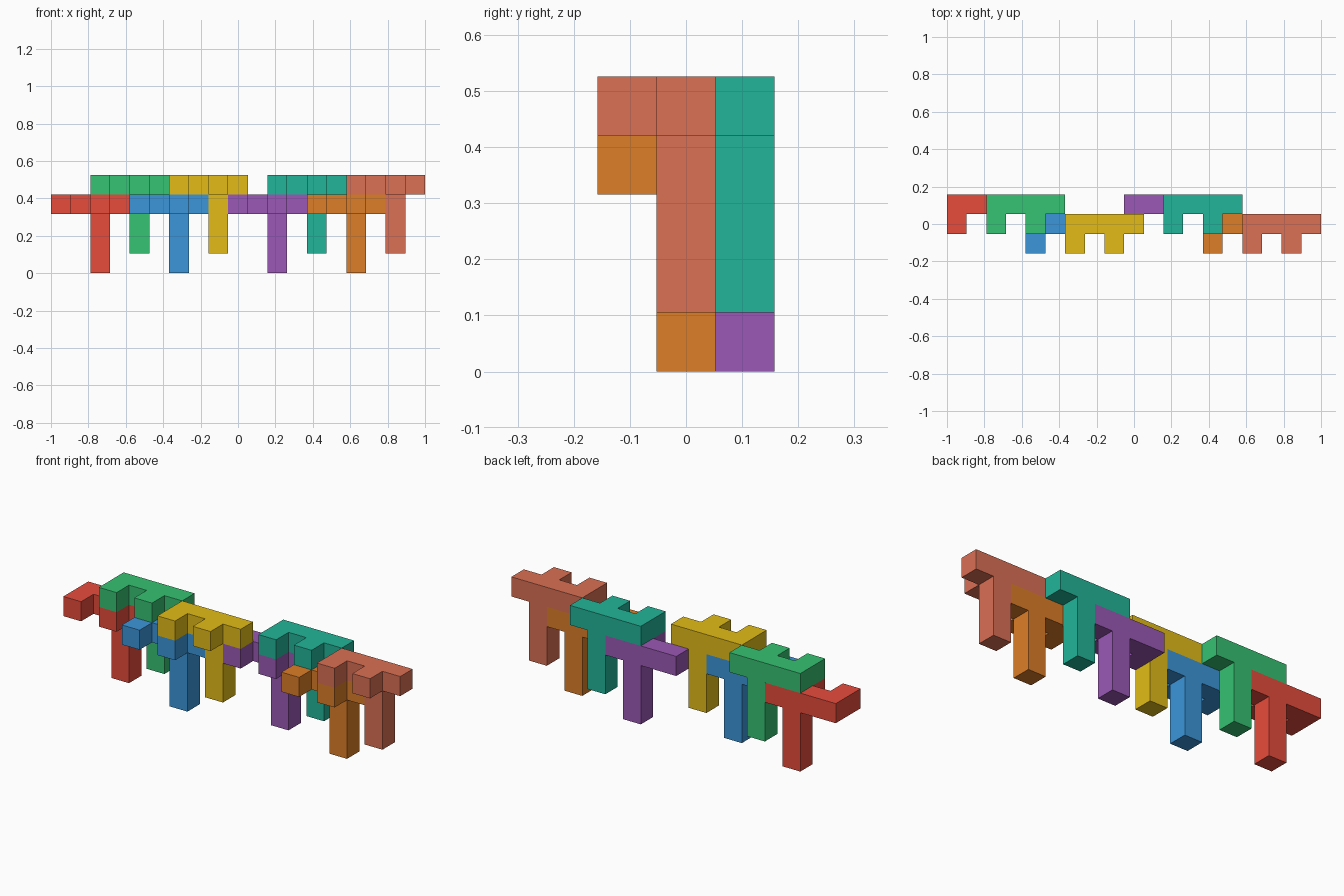
import bpy
import bmesh
from mathutils import Vector

if "Cube" in bpy.data.objects:
    bpy.data.objects.remove(bpy.data.objects["Cube"])

U = 2 / 19  # one cube of the grid
ORIGIN = Vector((-1, -1.5 * U, 0))

# Shared block shape: a four-cube bar, two prongs to the front, a leg of three
BAR = [(x, 0, 0) for x in range(4)]
PRONGS = [(0, -1, 0), (2, -1, 0)]
LEG = [(2, 0, -z) for z in (1, 2, 3)]
CELLS = set(BAR + PRONGS + LEG)


def linear(hex_colour):
    rgb = [int(hex_colour[i:i + 2], 16) / 255 for i in (0, 2, 4)]
    return [c / 12.92 if c <= 0.04045 else ((c + 0.055) / 1.055) ** 2.4 for c in rgb] + [1]


def block_mesh(name):
    """Outer skin of the cube cells, with flat regions merged."""
    bm = bmesh.new()
    for cell in CELLS:
        for axis in range(3):
            for side in (0, 1):
                step = [0, 0, 0]
                step[axis] = 2 * side - 1
                if tuple(c + s for c, s in zip(cell, step)) in CELLS:
                    continue
                corners = []
                for a, b in ((0, 0), (1, 0), (1, 1), (0, 1)):
                    p = list(cell)
                    p[axis] += side
                    p[(axis + 1) % 3] += a
                    p[(axis + 2) % 3] += b
                    corners.append(bm.verts.new(Vector(p) * U))
                bm.faces.new(corners if side else corners[::-1])
    bmesh.ops.remove_doubles(bm, verts=bm.verts, dist=U * 0.01)
    bmesh.ops.dissolve_limit(bm, angle_limit=0.01, verts=bm.verts, edges=bm.edges)
    mesh = bpy.data.meshes.new(name)
    bm.to_mesh(mesh)
    bm.free()
    return mesh


# Interlocking chain: name, colour, grid position of the bar's left cube
BLOCKS = [
    ("red_block", "E74C3C", (0, 2, 3)),
    ("green_block", "36C272", (2, 2, 4)),
    ("blue_block", "3C96DA", (4, 1, 3)),
    ("yellow_block", "E3BC18", (6, 1, 4)),
    ("purple_block", "9B59B6", (9, 2, 3)),
    ("teal_block", "22B598", (11, 2, 4)),
    ("orange_block", "DD7E28", (13, 1, 3)),
    ("salmon_block", "DB7055", (15, 1, 4)),
]

for name, colour, position in BLOCKS:
    mesh = block_mesh(name)
    material = bpy.data.materials.new(name + "_colour")
    material.diffuse_color = linear(colour)
    material.use_nodes = True
    material.node_tree.nodes["Principled BSDF"].inputs["Base Color"].default_value = material.diffuse_color
    mesh.materials.append(material)
    block = bpy.data.objects.new(name, mesh)
    block.location = ORIGIN + Vector(position) * U
    bpy.context.collection.objects.link(block)
